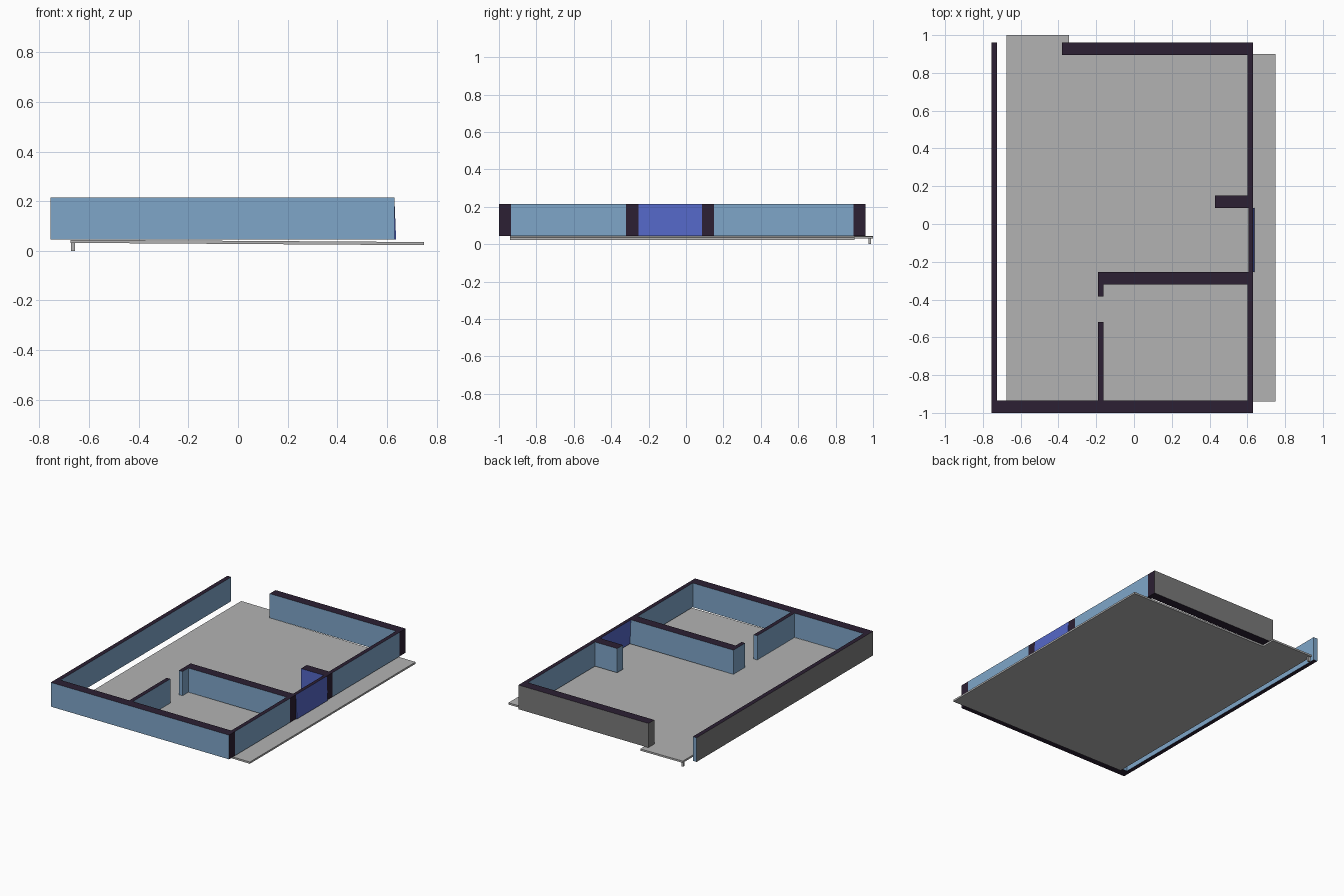
import bpy

if "Cube" in bpy.data.objects:
    bpy.data.objects.remove(bpy.data.objects["Cube"])

# ---- flat colours (linear) ----
def mat(name, rgb):
    m = bpy.data.materials.new(name)
    m.diffuse_color = (*rgb, 1)
    m.use_nodes = True
    m.node_tree.nodes["Principled BSDF"].inputs["Base Color"].default_value = m.diffuse_color
    return m

DARK = mat("dark_cut", (0.025, 0.014, 0.033))
BLUE = mat("light_blue", (0.212, 0.381, 0.584))
PURPLE = mat("violet_blue", (0.091, 0.138, 0.578))
GREY = mat("mid_grey", (0.195, 0.195, 0.195))
FLOOR = mat("floor_grey", (0.45, 0.45, 0.45))
MATS = [DARK, BLUE, PURPLE, GREY, FLOOR]

Z0, Z1 = 0.045, 0.215   # wall bottom and top
SIDES = {"-x": (0, 4, 7, 3), "+x": (1, 2, 6, 5), "-y": (0, 1, 5, 4),
         "+y": (3, 7, 6, 2), "-z": (0, 3, 2, 1), "+z": (4, 5, 6, 7)}

# ---- box from ranges, coloured per side; shape(x, y, z) can bend corners ----
def box(name, xr, yr, zr, base, colours=None, shape=None):
    (a, b), (c, d), (e, f) = xr, yr, zr
    verts = [(x, y, z) for z in (e, f) for x, y in ((a, c), (b, c), (b, d), (a, d))]
    if shape:
        verts = [shape(*v) for v in verts]
    me = bpy.data.meshes.new(name)
    me.from_pydata(verts, [], list(SIDES.values()))
    for m in MATS:
        me.materials.append(m)
    for poly, side in zip(me.polygons, SIDES):
        poly.material_index = MATS.index((colours or {}).get(side, base))
    ob = bpy.data.objects.new(name, me)
    bpy.context.collection.objects.link(ob)
    return ob

# ---- walls: blue sides, dark top and bottom ----
def wall(name, xr, yr, **sides):
    cols = {"+z": DARK, "-z": DARK}
    names = {"left": "-x", "right": "+x", "front": "-y", "back": "+y"}
    cols.update({names[k]: v for k, v in sides.items()})
    return box(name, xr, yr, (Z0, Z1), BLUE, cols)

# outer walls
wall("front_wall", (-0.755, 0.63), (-1.0, -0.935), right=DARK, left=GREY)
wall("left_wall", (-0.755, -0.725), (-0.935, 0.96), left=GREY)
wall("back_wall", (-0.38, 0.63), (0.895, 0.96), right=DARK, back=GREY, left=GREY)
wall("right_wall_front", (0.602, 0.63), (-0.935, -0.32))
wall("right_wall_back", (0.602, 0.63), (0.15, 0.895))

# inner walls
wall("room_wall", (-0.19, 0.63), (-0.32, -0.255), right=DARK)
wall("stub_wall", (0.43, 0.63), (0.085, 0.15), right=DARK, front=PURPLE)
wall("door_side_back", (-0.19, -0.162), (-0.385, -0.32))
wall("door_side_front", (-0.19, -0.162), (-0.935, -0.52))

# entrance panel, foot leaning slightly outward
box("entrance_panel", (0.607, 0.63), (-0.255, 0.085), (Z0, Z1), PURPLE,
    {"+z": DARK, "-z": DARK},
    lambda x, y, z: (x + 0.007 * (z < 0.1), y, z))

# ---- floor slab, sloping gently down to the right ----
def slope(x, y, z):
    return (x, y, z - 0.0065 * (x + 0.675))

box("floor_slab", (-0.675, 0.75), (-0.94, 0.90), (0.032, 0.0445), FLOOR, None, slope)
box("porch_slab", (-0.675, -0.345), (0.90, 1.0), (0.032, 0.0445), FLOOR, None, slope)
box("porch_post", (-0.672, -0.657), (0.975, 0.989), (0.0, 0.033), FLOOR)
